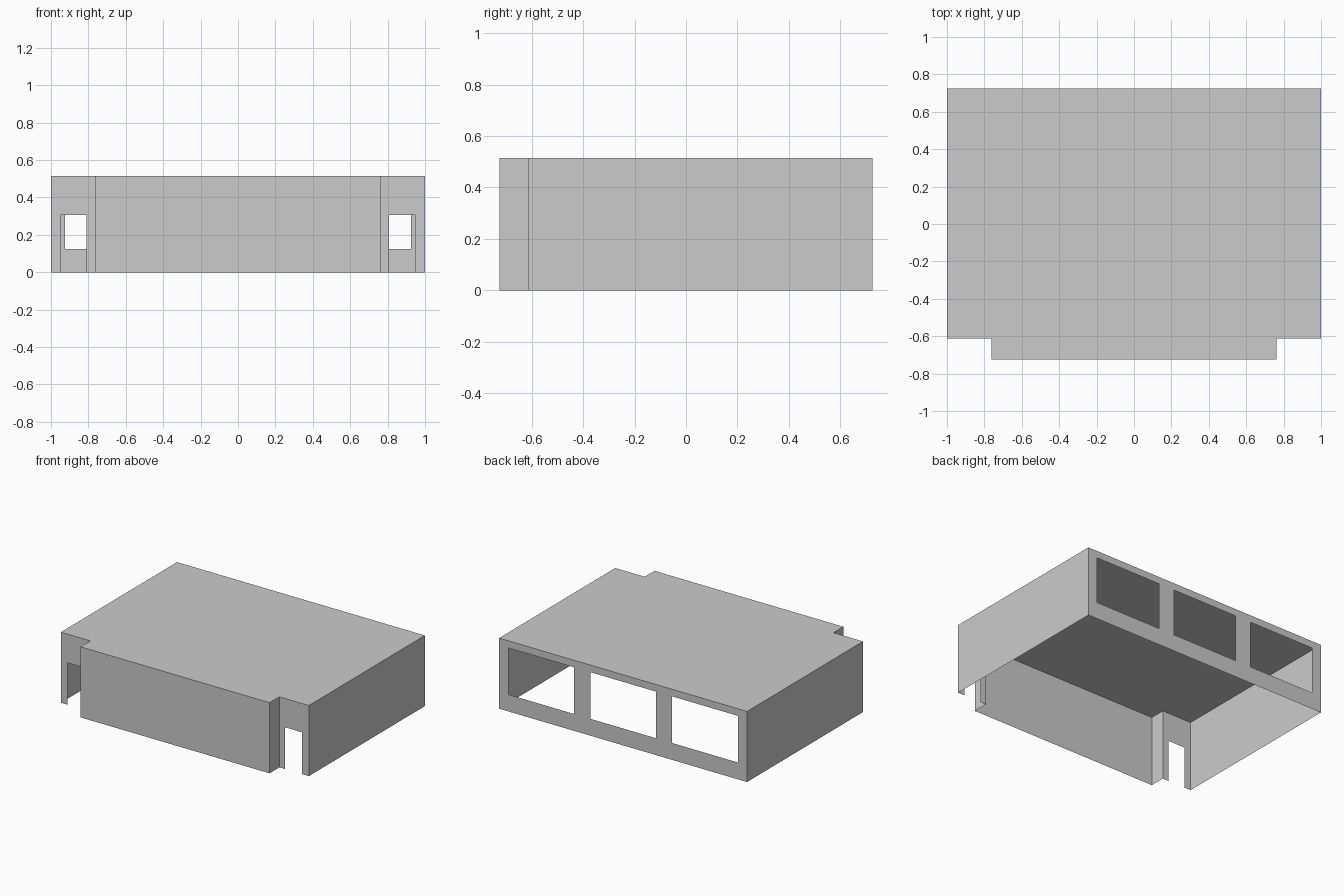
import bpy, bmesh

if "Cube" in bpy.data.objects:
    bpy.data.objects.remove(bpy.data.objects["Cube"])

H = 0.515                 # wall height
BACK, SHOULDER, FRONT = 0.725, -0.612, -0.725
BAY = 0.762               # half width of the projecting front bay


def make_object(name, faces):
    """Single-sheet mesh from a list of polygons."""
    bm = bmesh.new()
    for poly in faces:
        bm.faces.new([bm.verts.new(p) for p in poly])
    bmesh.ops.remove_doubles(bm, verts=bm.verts, dist=1e-5)
    mesh = bpy.data.meshes.new(name)
    bm.to_mesh(mesh)
    bm.free()
    obj = bpy.data.objects.new(name, mesh)
    bpy.context.collection.objects.link(obj)
    return obj


def wall(name, a, b):
    """Plain upright wall from plan point a to plan point b."""
    return make_object(name, [[(*a, 0), (*b, 0), (*b, H), (*a, H)]])


def pierced_wall(name, y, xs, zs, is_hole):
    """Upright wall along x, split into cells with some left open."""
    faces = []
    for i, (x0, x1) in enumerate(zip(xs, xs[1:])):
        for j, (z0, z1) in enumerate(zip(zs, zs[1:])):
            if not is_hole(i, j):
                faces.append([(x0, y, z0), (x1, y, z0), (x1, y, z1), (x0, y, z1)])
    return make_object(name, faces)


# Flat roof following the stepped plan
plan = [(-1, BACK), (-1, SHOULDER), (-BAY, SHOULDER), (-BAY, FRONT),
        (BAY, FRONT), (BAY, SHOULDER), (1, SHOULDER), (1, BACK)]
make_object("roof", [[(x, y, H) for x, y in plan]])

# Plain walls
wall("left_wall", (-1, BACK), (-1, SHOULDER))
wall("right_wall", (1, SHOULDER), (1, BACK))
wall("left_bay_return", (-BAY, SHOULDER), (-BAY, FRONT))
wall("front_bay_wall", (-BAY, FRONT), (BAY, FRONT))
wall("right_bay_return", (BAY, FRONT), (BAY, SHOULDER))

# Shoulder walls with doorways reaching the ground
door = lambda i, j: i == 1 and j == 0
pierced_wall("left_door_wall", SHOULDER, [-1, -0.948, -0.81, -BAY], [0, 0.305, H], door)
pierced_wall("right_door_wall", SHOULDER, [BAY, 0.808, 0.946, 1], [0, 0.305, H], door)

# Back wall with three window openings, drawn right to left so it faces outward
pierced_wall("back_window_wall", BACK,
             [1, 0.926, 0.394, 0.264, -0.264, -0.394, -0.926, -1],
             [0, 0.123, 0.463, H],
             lambda i, j: i % 2 == 1 and j == 1)
